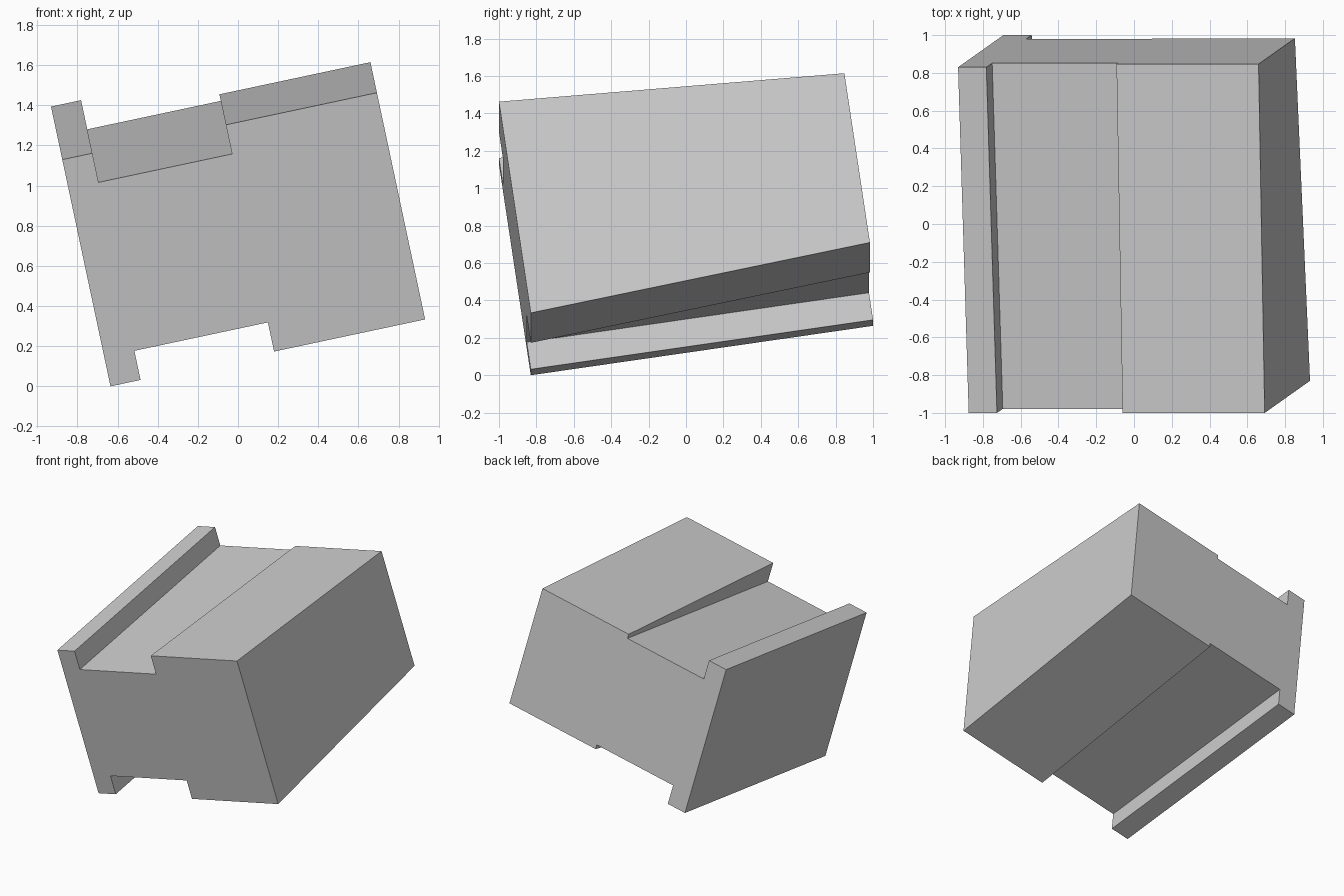
import bpy
import bmesh
from mathutils import Matrix, Vector

cube = bpy.data.objects.get("Cube")
if cube:
    bpy.data.objects.remove(cube, do_unlink=True)

grey = bpy.data.materials.new("plain grey")
grey.use_nodes = True
colour = (0.6, 0.6, 0.6, 1)
grey.diffuse_color = colour
grey.node_tree.nodes["Principled BSDF"].inputs["Base Color"].default_value = colour

# Upright block dimensions
WIDTH, HEIGHT, LENGTH = 1.602, 1.167, 1.85
LIP, STEP = 0.153, 0.833    # lip thickness and start of the tapered side
NOTCH, TAPER = 0.15, 0.116  # channel depth and taper of the wide side

# One half of the cross-section, as (across, inset from the outer surface)
edge = [(0, 0), (LIP, 0), (LIP, NOTCH), (STEP, NOTCH), (STEP, 0), (WIDTH, 0)]


def section(bm, along, taper):
    """Ring of vertices, the same edge mirrored at bottom and top."""
    half = [(x, d + taper if x >= STEP and d == 0 else d) for x, d in edge]
    ring = [(x, d) for x, d in half] + [(x, HEIGHT - d) for x, d in reversed(half)]
    return [bm.verts.new((x, along, z)) for x, z in ring]


# Channelled block with a tapered wide side
bm = bmesh.new()
front = section(bm, 0, 0)
back = section(bm, LENGTH, TAPER)
bm.faces.new(front)
bm.faces.new(list(reversed(back)))
for i in range(len(front)):
    j = (i + 1) % len(front)
    bm.faces.new((front[i], back[i], back[j], front[j]))
bmesh.ops.recalc_face_normals(bm, faces=bm.faces)
mesh = bpy.data.meshes.new("channelled_block")
bm.to_mesh(mesh)
bm.free()
mesh.materials.append(grey)

block = bpy.data.objects.new("channelled_block", mesh)
bpy.context.collection.objects.link(block)

# Tilt the block so it rests on its lowest front corner
across = Vector((0.978, 0, 0.208)).normalized()
up = Vector((-0.206, -0.146, 0.968))
along = up.cross(across).normalized()
up = across.cross(along)
tilt = Matrix((across, along, up)).transposed().to_4x4()
block.matrix_world = Matrix.Translation((-0.635, -0.83, 0)) @ tilt
